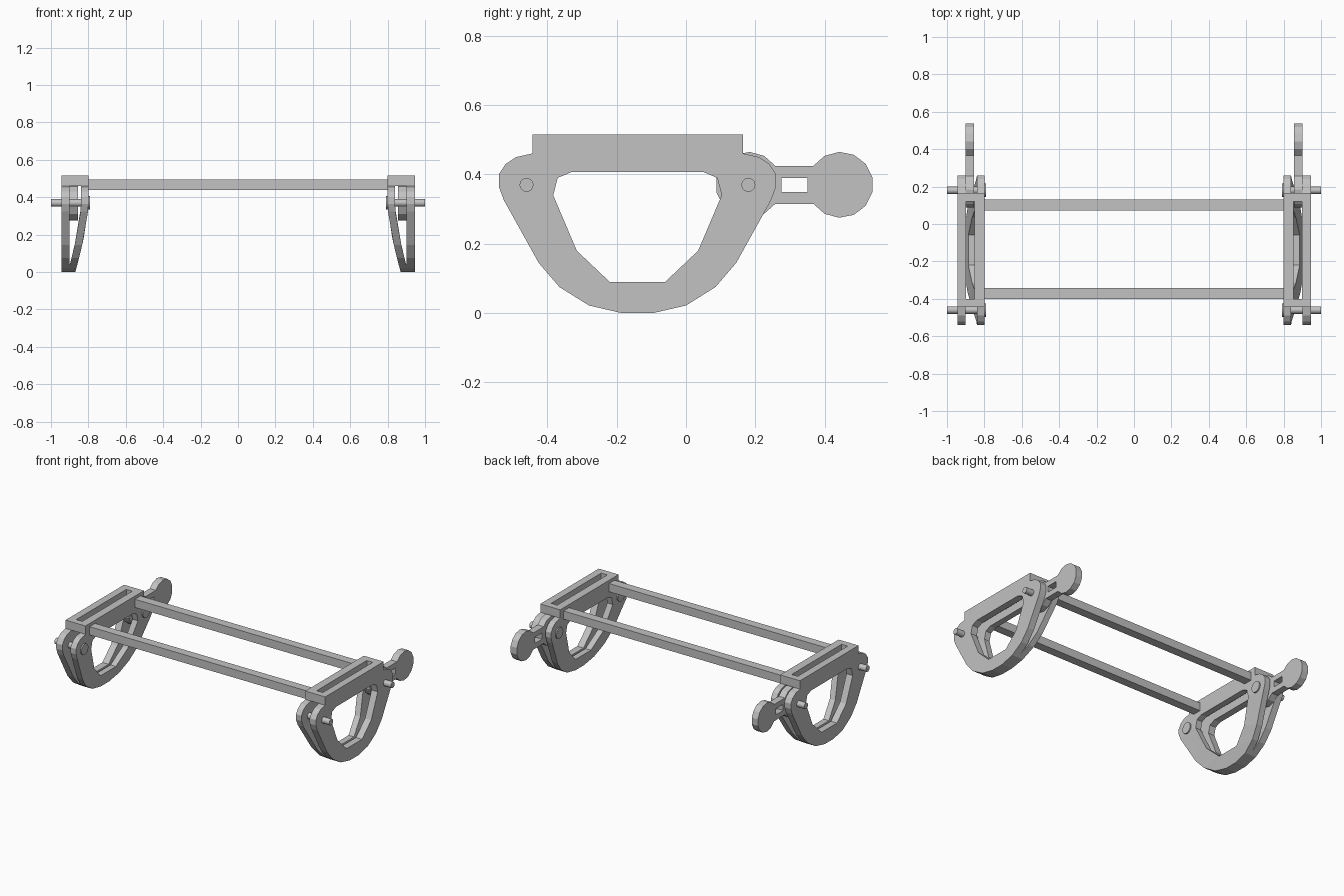
import bpy, bmesh
from math import sin, cos, asin, pi, radians
from mathutils import Vector, Matrix

cube = bpy.data.objects.get("Cube")
if cube:
    bpy.data.objects.remove(cube, do_unlink=True)

grey = bpy.data.materials.new("plain grey")
grey.use_nodes = True
tone = (0.54, 0.54, 0.54, 1)
grey.diffuse_color = tone
for node in grey.node_tree.nodes:
    if node.type == 'BSDF_PRINCIPLED':
        node.inputs["Base Color"].default_value = tone


def finish(name, bm, mirror=True, smooth=False):
    bmesh.ops.recalc_face_normals(bm, faces=bm.faces)
    mesh = bpy.data.meshes.new(name)
    bm.to_mesh(mesh)
    bm.free()
    obj = bpy.data.objects.new(name, mesh)
    bpy.context.collection.objects.link(obj)
    mesh.materials.append(grey)
    if mirror:
        mod = obj.modifiers.new("other end", 'MIRROR')
        mod.use_axis[0] = True
        mod.use_mirror_merge = False
    if smooth:
        bpy.context.view_layer.objects.active = obj
        obj.select_set(True)
        bpy.ops.object.shade_smooth_by_angle(angle=radians(35))
        obj.select_set(False)
    return obj


def slab(name, loops, place, depth, bend=None):
    """Fill an outline with holes, then extrude it along depth."""
    bm = bmesh.new()
    for loop in loops:
        verts = [bm.verts.new(place(*p)) for p in loop]
        for a, b in zip(verts, verts[1:] + verts[:1]):
            bm.edges.new((a, b))
    bmesh.ops.triangle_fill(bm, use_beauty=True, edges=bm.edges[:],
                            normal=Vector(depth).normalized())
    ext = bmesh.ops.extrude_face_region(bm, geom=bm.faces[:])
    moved = [g for g in ext["geom"] if isinstance(g, bmesh.types.BMVert)]
    bmesh.ops.translate(bm, verts=moved, vec=depth)
    if bend:
        for v in bm.verts:
            v.co.x += bend(v.co.z)
    return finish(name, bm)


def rect(a0, a1, b0, b1):
    return [(a0, b0), (a1, b0), (a1, b1), (a0, b1)]


def box(name, lo, hi):
    bm = bmesh.new()
    bmesh.ops.create_cube(bm, size=1)
    for v in bm.verts:
        v.co = [l if c < 0 else h for c, l, h in zip(v.co, lo, hi)]
    return finish(name, bm, mirror=False)


def rod(name, x0, x1, y, z, r):
    bm = bmesh.new()
    bmesh.ops.create_cone(bm, cap_ends=True, segments=20, radius1=r, radius2=r, depth=x1 - x0,
                          matrix=Matrix.Translation(((x0 + x1) / 2, y, z)) @ Matrix.Rotation(pi / 2, 4, 'Y'))
    return finish(name, bm, smooth=True)


def both_sides(half):
    """Complete a closed loop from its back half, symmetric about the frame middle."""
    mid = -0.14
    return [(mid + d, z) for d, z in half] + [(mid - d, z) for d, z in reversed(half)]


# Side plates: shared outline and window
outline = both_sides([(0.305, 0.46), (0.35, 0.45), (0.38, 0.43), (0.40, 0.40), (0.40, 0.365),
                      (0.385, 0.325), (0.285, 0.145), (0.225, 0.075), (0.14, 0.022), (0.045, 0.0)])
window = both_sides([(0.19, 0.407), (0.23, 0.39), (0.243, 0.34), (0.175, 0.18), (0.08, 0.09)])
slab("outer_plates", [outline, window], lambda y, z: (0.90, y, z), (0.045, 0, 0))


def lean(z):
    return 0.07 * max(0, 1 - z / 0.35) ** 1.4


slab("inner_plates", [outline, window], lambda y, z: (0.80, y, z), (0.04, 0, 0), lean)

# Slotted top blocks joining each pair of plates
slab("top_blocks", [rect(0.80, 0.945, -0.443, 0.165), rect(0.853, 0.897, -0.40, 0.12)],
     lambda x, y: (x, y, 0.46), (0, 0, 0.055))

# Levers: two round ends joined by a slotted neck
R, NECK, Z = 0.095, 0.055, 0.37
gap = asin(NECK / R)


def arc(center, start, steps=11):
    sweep = 2 * pi - 2 * gap
    return [(center + R * cos(start + gap + sweep * i / steps),
             Z + R * sin(start + gap + sweep * i / steps)) for i in range(steps + 1)]


slab("levers", [arc(0.18, 0) + arc(0.445, pi), rect(0.275, 0.35, 0.35, 0.39)],
     lambda y, z: (0.855, y, z), (0.045, 0, 0))

# Pivot pins with wider heads on the inside
for label, y in (("front", -0.46), ("back", 0.18)):
    rod(label + "_pins", 0.80, 1.0, y, Z, 0.02)
    rod(label + "_pin_heads", 0.792, 0.81, y, Z, 0.036)

# Long cross bars
box("front_bar", (-0.81, -0.40, 0.44), (0.81, -0.343, 0.494))
box("back_bar", (-0.81, 0.072, 0.44), (0.81, 0.13, 0.494))
